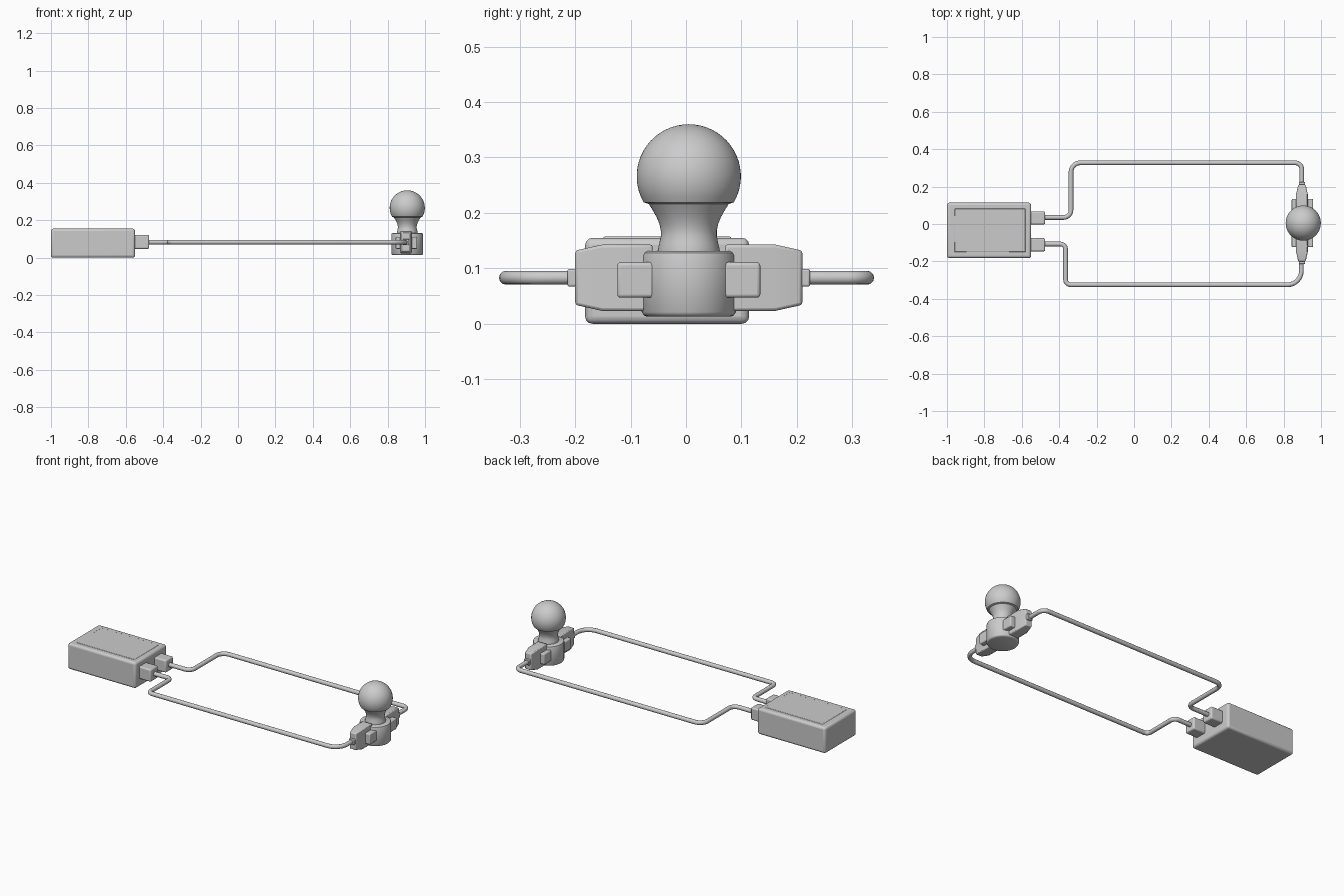
import bpy, bmesh, math
from mathutils import Vector

if "Cube" in bpy.data.objects:
    bpy.data.objects.remove(bpy.data.objects["Cube"])

CX, CY = 0.905, 0.005   # lamp axis
WZ = 0.083              # wire height


def finish(name, bm, bevel=0.0, segs=3, smooth=True):
    bmesh.ops.recalc_face_normals(bm, faces=bm.faces)
    me = bpy.data.meshes.new(name)
    bm.to_mesh(me)
    bm.free()
    ob = bpy.data.objects.new(name, me)
    bpy.context.collection.objects.link(ob)
    if bevel:
        m = ob.modifiers.new("bevel", 'BEVEL')
        m.width, m.segments = bevel, segs
        m.limit_method = 'ANGLE'
    if smooth:
        bpy.ops.object.select_all(action='DESELECT')
        ob.select_set(True)
        bpy.context.view_layer.objects.active = ob
        bpy.ops.object.shade_smooth_by_angle(angle=math.radians(35))
    return ob


def box(name, lo, hi, bevel=0.008, segs=3):
    bm = bmesh.new()
    bmesh.ops.create_cube(bm, size=1)
    for v in bm.verts:
        v.co = Vector([(a + b) / 2 + c * (b - a) for a, b, c in zip(lo, hi, v.co)])
    return finish(name, bm, bevel, segs)


def lathe(name, profile, steps=48):
    bm = bmesh.new()
    vs = [bm.verts.new((r, 0, z)) for r, z in profile]
    es = [bm.edges.new(p) for p in zip(vs, vs[1:])]
    bmesh.ops.spin(bm, geom=vs + es, cent=(0, 0, 0), axis=(0, 0, 1),
                   angle=2 * math.pi, steps=steps)
    bmesh.ops.remove_doubles(bm, verts=bm.verts, dist=1e-5)
    ob = finish(name, bm)
    ob.location = (CX, CY, 0)
    return ob


def wire(name, pts, radii):
    # rounded corners between straight runs
    pts = [Vector((x, y, WZ)) for x, y in pts]
    path = [pts[0]]
    for a, p, b, r in zip(pts, pts[1:], pts[2:], radii):
        s, e = p + (a - p).normalized() * r, p + (b - p).normalized() * r
        ctr = s + e - p
        for i in range(9):
            t = i / 8 * math.pi / 2
            path.append(ctr + (s - ctr) * math.cos(t) + (e - ctr) * math.sin(t))
    path.append(pts[-1])
    cu = bpy.data.curves.new(name, 'CURVE')
    cu.dimensions = '3D'
    cu.bevel_depth, cu.bevel_resolution = 0.0125, 4
    cu.use_fill_caps = True
    sp = cu.splines.new('POLY')
    sp.points.add(len(path) - 1)
    for q, p in zip(sp.points, path):
        q.co = (*p, 1)
    sp.use_smooth = True
    ob = bpy.data.objects.new(name, cu)
    bpy.context.collection.objects.link(ob)


# battery case with thin cover panel
box("battery_case", (-1.0, -0.182, 0.0), (-0.55, 0.114, 0.155), 0.013)
box("battery_cover", (-0.96, -0.15, 0.145), (-0.58, 0.082, 0.157), 0.003, 2)

# battery terminals
for tag, y in (("back", 0.033), ("front", -0.111)):
    box("terminal_" + tag, (-0.56, y - 0.035, 0.047), (-0.475, y + 0.035, 0.121), 0.008)

# wires
wire("wire_back", [(-0.49, 0.035), (-0.337, 0.035), (-0.337, 0.327), (0.897, 0.327), (0.897, 0.2)],
     [0.04, 0.05, 0.035])
wire("wire_front", [(-0.49, -0.107), (-0.366, -0.107), (-0.366, -0.325), (0.895, -0.325), (0.895, -0.19)],
     [0.028, 0.028, 0.075])

# lamp socket
lathe("lamp_socket", [(0, 0.013), (0.076, 0.013), (0.081, 0.015), (0.085, 0.021), (0.085, 0.123),
                      (0.083, 0.128), (0.078, 0.131), (0, 0.131)], 64)

# glass bulb: neck blending into a sphere
prof = [(0.056, 0.12), (0.056, 0.133), (0.053, 0.146), (0.0505, 0.158), (0.0505, 0.168),
        (0.053, 0.180), (0.058, 0.192), (0.0645, 0.204), (0.072, 0.216)]
for i in range(19):
    a = math.radians(-30 + i * 120 / 18)
    prof.append((0.094 * math.cos(a) if i < 18 else 0, 0.266 + 0.094 * math.sin(a)))
lathe("bulb", prof, 64)

# clips on both sides of the socket
for tag, s in (("back", 1), ("front", -1)):
    x = 0.898
    bm = bmesh.new()
    rings = []
    for d, w, h in ((0.065, 0.031, 0.06), (0.155, 0.031, 0.06), (0.205, 0.02, 0.049)):
        rings.append([bm.verts.new((x + i * w, CY + s * d, WZ + j * h))
                      for i, j in ((-1, -1), (1, -1), (1, 1), (-1, 1))])
    for a, b in zip(rings, rings[1:]):
        for k in range(4):
            bm.faces.new((a[k], a[(k + 1) % 4], b[(k + 1) % 4], b[k]))
    bm.faces.new(rings[0])
    bm.faces.new(rings[-1])
    finish("clip_body_" + tag, bm, 0.005, 2)
    y0, y1 = sorted((CY + s * 0.062, CY + s * 0.129))
    box("clip_jaw_" + tag, (0.843, y0, 0.047), (0.958, y1, 0.111), 0.006)
    y0, y1 = sorted((CY + s * 0.2, CY + s * 0.219))
    box("clip_collar_" + tag, (x - 0.017, y0, WZ - 0.016), (x + 0.017, y1, WZ + 0.016), 0.004)
